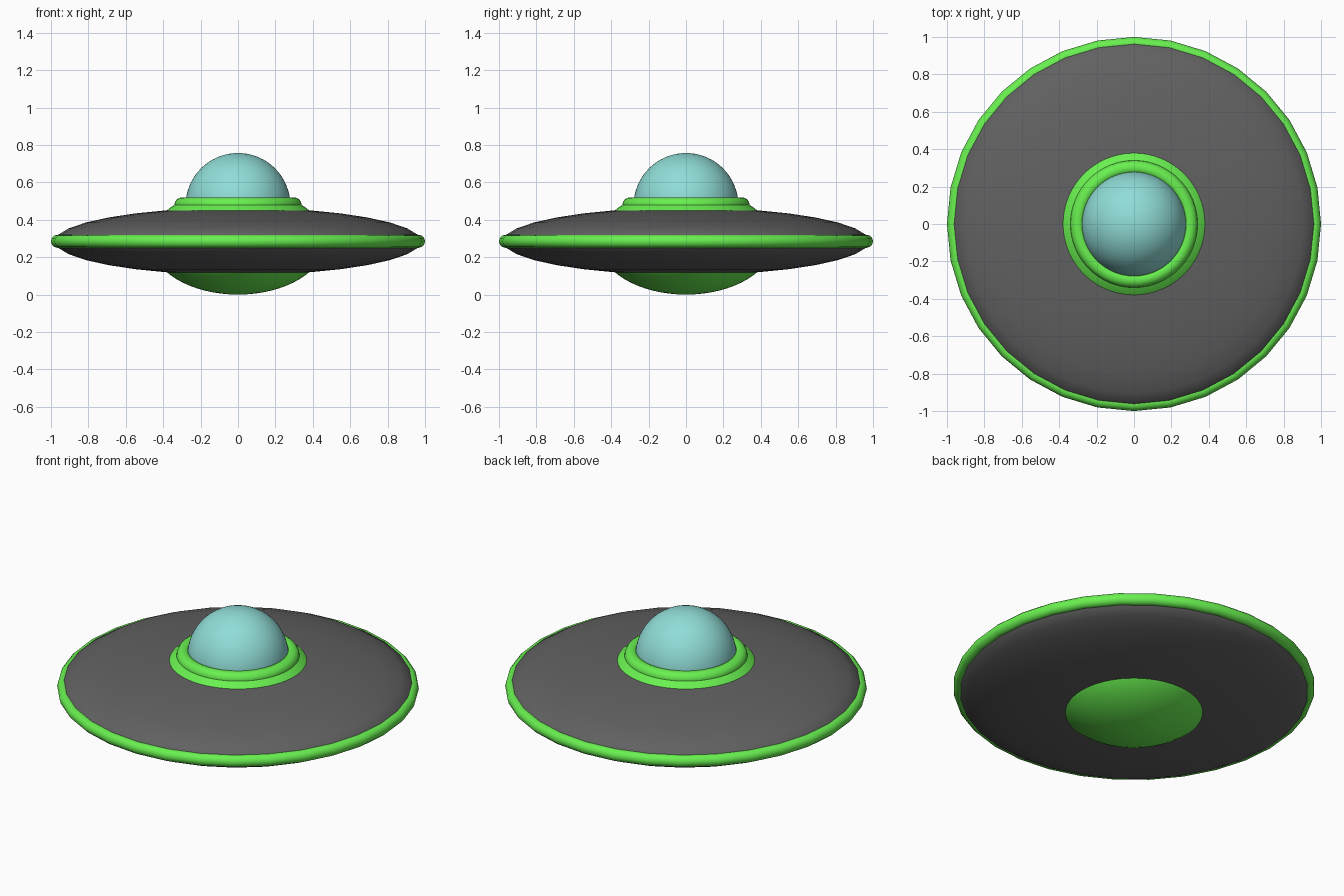
import bpy

if "Cube" in bpy.data.objects:
    bpy.data.objects.remove(bpy.data.objects["Cube"])

HULL_Z = 0.285


def paint(name, rgb):
    mat = bpy.data.materials.new(name)
    mat.diffuse_color = (*rgb, 1)
    mat.use_nodes = True
    mat.node_tree.nodes["Principled BSDF"].inputs["Base Color"].default_value = mat.diffuse_color
    return mat


green = paint("bright_green", (0.14, 0.87, 0.08))
teal = paint("dome_teal", (0.28, 0.72, 0.68))
dark = paint("dark_grey", (0.12, 0.12, 0.12))


def finish(name, mat):
    ob = bpy.context.object
    ob.name = name
    bpy.ops.object.transform_apply(location=True, rotation=True, scale=True)
    bpy.ops.object.shade_smooth()
    ob.data.materials.append(mat)


def ellipsoid(name, mat, radius, height, z, segments, rings):
    bpy.ops.mesh.primitive_uv_sphere_add(segments=segments, ring_count=rings,
                                         radius=1, location=(0, 0, z))
    bpy.context.object.scale = (radius, radius, height)
    finish(name, mat)


def ring(name, mat, major, minor, z, segments, sides):
    bpy.ops.mesh.primitive_torus_add(major_radius=major, minor_radius=minor,
                                     major_segments=segments,
                                     minor_segments=sides, location=(0, 0, z))
    finish(name, mat)


# Flattened main disc and its faceted green rim
ellipsoid("saucer_hull", dark, 0.98, 0.18, HULL_Z, 32, 16)
ring("hull_rim", green, 0.965, 0.035, HULL_Z, 32, 12)

# Green core pokes out above and below the disc
ellipsoid("green_core", green, 0.467, 0.285, HULL_Z, 64, 32)

# Cockpit collar and dome
ring("dome_collar", green, 0.30, 0.04, 0.48, 64, 16)
ellipsoid("cockpit_dome", teal, 0.28, 0.28, 0.477, 64, 32)
